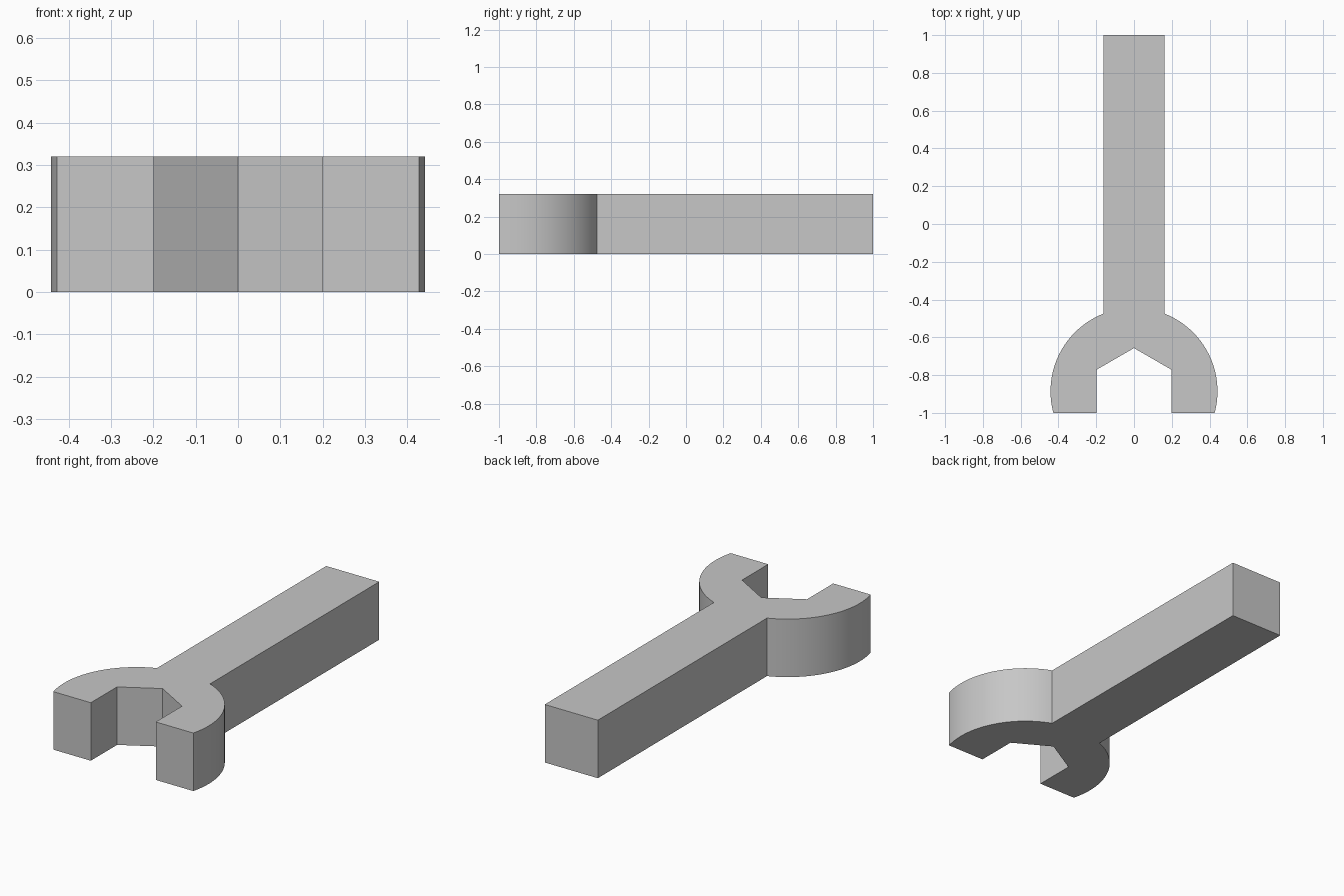
import bpy, bmesh, math

cube = bpy.data.objects.get("Cube")
if cube:
    bpy.data.objects.remove(cube, do_unlink=True)

HEIGHT = 0.32
HALF_SHAFT = 0.162
HEAD_Y, HEAD_R = -0.886, 0.442    # round head
JAW_R = 0.229                     # hexagonal jaw
ARC_STEPS = 32

steel = bpy.data.materials.new("grey_steel")
steel.use_nodes = True
grey = (0.57, 0.57, 0.57, 1)
steel.diffuse_color = grey
steel.node_tree.nodes["Principled BSDF"].inputs["Base Color"].default_value = grey

# Right-hand half of the outline: jaw apex, jaw flat, prong tip, round head, shaft
jaw_x = JAW_R * math.cos(math.radians(30))
half = [(0, HEAD_Y + JAW_R), (jaw_x, HEAD_Y + JAW_R / 2), (jaw_x, -1)]
start = math.asin((-1 - HEAD_Y) / HEAD_R)
end = math.acos(HALF_SHAFT / HEAD_R)
for i in range(ARC_STEPS + 1):
    a = start + (end - start) * i / ARC_STEPS
    half.append((HEAD_R * math.cos(a), HEAD_Y + HEAD_R * math.sin(a)))
half.append((HALF_SHAFT, 1))

# Mirror the half outline and extrude it
outline = half + [(-x, y) for x, y in reversed(half[1:])]
bm = bmesh.new()
base = bm.faces.new([bm.verts.new((x, y, 0)) for x, y in outline])
top = bmesh.ops.extrude_face_region(bm, geom=[base], use_keep_orig=True)
bmesh.ops.translate(bm, vec=(0, 0, HEIGHT),
                    verts=[g for g in top["geom"] if isinstance(g, bmesh.types.BMVert)])
bmesh.ops.recalc_face_normals(bm, faces=bm.faces)
mesh = bpy.data.meshes.new("open_end_wrench")
bm.to_mesh(mesh)
bm.free()
mesh.materials.append(steel)

wrench = bpy.data.objects.new("open_end_wrench", mesh)
bpy.context.collection.objects.link(wrench)
bpy.ops.object.select_all(action='DESELECT')
wrench.select_set(True)
bpy.context.view_layer.objects.active = wrench
bpy.ops.object.shade_smooth_by_angle(angle=math.radians(30))
